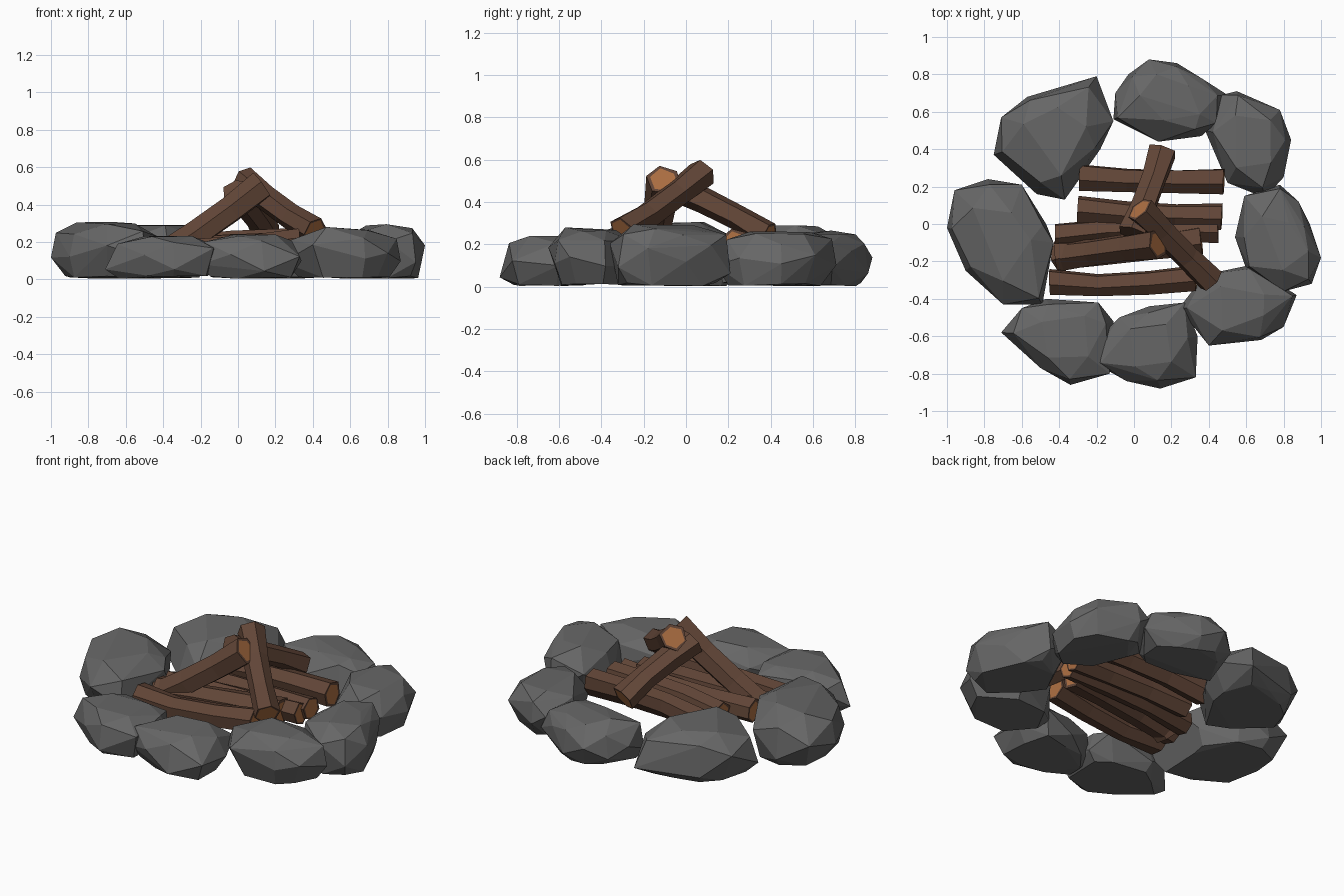
import bpy, bmesh, math, random
from mathutils import Vector

if "Cube" in bpy.data.objects:
    bpy.data.objects.remove(bpy.data.objects["Cube"])

random.seed(11)


def material(name, rgb):
    m = bpy.data.materials.new(name)
    m.diffuse_color = (*rgb, 1)
    m.use_nodes = True
    m.node_tree.nodes["Principled BSDF"].inputs["Base Color"].default_value = m.diffuse_color
    return m


STONE = material("grey_stone", (0.135, 0.135, 0.135))
BARK = material("brown_bark", (0.120, 0.060, 0.038))
CUT = material("cut_wood", (0.42, 0.16, 0.055))


def finish(name, bm, mats):
    bmesh.ops.recalc_face_normals(bm, faces=bm.faces)
    mesh = bpy.data.meshes.new(name)
    bm.to_mesh(mesh)
    bm.free()
    for m in mats:
        mesh.materials.append(m)
    ob = bpy.data.objects.new(name, mesh)
    bpy.context.collection.objects.link(ob)


def rock(name, outline, height):
    """Faceted boulder: hull of jittered, scaled copies of its plan outline."""
    bm = bmesh.new()
    c = sum((Vector(p) for p in outline), Vector((0, 0))) / len(outline)

    def put(p, scale, z):
        q = c + (Vector(p) - c) * scale
        bm.verts.new((q.x, q.y, min(max(z, 0.004), height)))

    for i, p in enumerate(outline):
        # widest line zigzags up and down, so the flanks break into triangles
        put(p, 1.0, height * ((0.30, 0.62)[i % 2] + random.uniform(-0.12, 0.12)))
        # sparse foot, shoulder and crown
        put(p, random.uniform(0.68, 0.88), random.uniform(0, 0.02))
        if i % 2 == 0:
            put(p, random.uniform(0.80, 0.93), height * random.uniform(0.74, 0.88))
        else:
            put(p, random.uniform(0.42, 0.68), height * random.uniform(0.92, 1.02))
    hull = bmesh.ops.convex_hull(bm, input=bm.verts)
    junk = {g for g in hull["geom_interior"] + hull["geom_unused"]
            if isinstance(g, bmesh.types.BMVert)}
    bmesh.ops.delete(bm, geom=list(junk), context='VERTS')
    # merge nearly flat triangles into broad facets
    bmesh.ops.dissolve_limit(bm, angle_limit=math.radians(6),
                             verts=bm.verts, edges=bm.edges)
    finish(name, bm, [STONE])


def log(name, a, b, bend=(0, 0, 0), r=0.068, far_cut=1):
    """Crooked six-sided log from a to b; pale cut ends inside a rim of bark."""
    a, b, bend = Vector(a), Vector(b), Vector(bend)
    axis = (b - a).normalized()
    side = axis.cross(Vector((0, 0, 1))).normalized()
    up = side.cross(axis)
    bm = bmesh.new()
    rings = []
    radii = [r * random.uniform(0.9, 1.12) for _ in range(6)]
    for t, k, s in ((0, 0, 0.86), (0, 0, 1.06), (0.33, 1, 0.96),
                    (0.68, 0.7, 0.98), (1, 0, 1.08), (1, 0, 0.86)):
        c = a.lerp(b, t) + bend * k
        ring = []
        for i, rad in enumerate(radii):
            ang = math.tau * (i + 0.3) / 6
            rr = rad * s * random.uniform(0.94, 1.06)
            ring.append(bm.verts.new(c + (side * math.cos(ang) + up * math.sin(ang)) * rr))
        rings.append(ring)
    for lo, hi in zip(rings, rings[1:]):
        for i in range(6):
            j = (i + 1) % 6
            bm.faces.new((lo[i], lo[j], hi[j], hi[i]))
    bm.faces.new(rings[0]).material_index = 1
    bm.faces.new(rings[-1]).material_index = far_cut
    finish(name, bm, [BARK, CUT])


# ring of stones: plan outline and height
rock("stone_back_left", [(-.75, .37), (-.71, .57), (-.57, .68), (-.4, .72), (-.2, .79),
                         (-.11, .55), (-.18, .40), (-.37, .13), (-.52, .16)], 0.29)
rock("stone_back", [(-.11, .56), (-.10, .7), (-.03, .8), (.08, .88), (.23, .86),
                    (.36, .78), (.5, .69), (.44, .54), (.36, .47), (.13, .44)], 0.265)
rock("stone_back_right", [(.38, .5), (.47, .69), (.55, .71), (.78, .61), (.84, .45),
                          (.8, .25), (.7, .14), (.5, .22)], 0.265)
rock("stone_right", [(.54, -.07), (.59, .15), (.78, .21), (.88, .12), (.94, 0),
                     (1, -.18), (.95, -.32), (.8, -.36), (.6, -.24)], 0.295)
rock("stone_front_right", [(.24, -.45), (.38, -.27), (.62, -.22), (.78, -.33), (.87, -.38),
                           (.8, -.55), (.68, -.62), (.4, -.65)], 0.28)
rock("stone_front", [(-.21, -.63), (-.08, -.5), (.08, -.44), (.27, -.42), (.34, -.6),
                     (.33, -.82), (.14, -.88), (-.04, -.84), (-.2, -.75)], 0.24)
rock("stone_front_left", [(-.71, -.58), (-.6, -.45), (-.47, -.4), (-.19, -.42), (-.11, -.52),
                          (-.13, -.8), (-.34, -.86), (-.5, -.77)], 0.235)
rock("stone_left", [(-1, -.02), (-.96, .18), (-.78, .24), (-.6, .21), (-.47, 0),
                    (-.43, -.1), (-.49, -.43), (-.7, -.43), (-.9, -.25)], 0.315)

# bed of logs lying side by side
log("bed_log_1", (-.29, .25, .16), (.48, .23, .20), (0, -.01, .02), 0.071)
log("bed_log_2", (-.30, .08, .15), (.47, .04, .18), (0, -.01, .015))
log("bed_log_3", (-.42, -.06, .14), (.45, -.03, .17), (0, .02, 0))
log("bed_log_4", (-.42, -.17, .14), (.36, -.09, .18), (0, -.01, .01), 0.072)
log("bed_log_5", (-.45, -.31, .155), (.33, -.29, .20), (0, -.025, -.015), 0.072)

# three logs leaning together
log("leaning_log_back", (.15, .39, .24), (-.01, -.05, .47), (.01, 0, .01), 0.068, far_cut=0)
log("leaning_log_right", (.41, -.30, .26), (.03, .08, .53), (0, 0, -.015), 0.07)
log("leaning_log_left", (-.40, -.17, .12), (.13, -.10, .50), (0, 0, -.01), 0.075)
